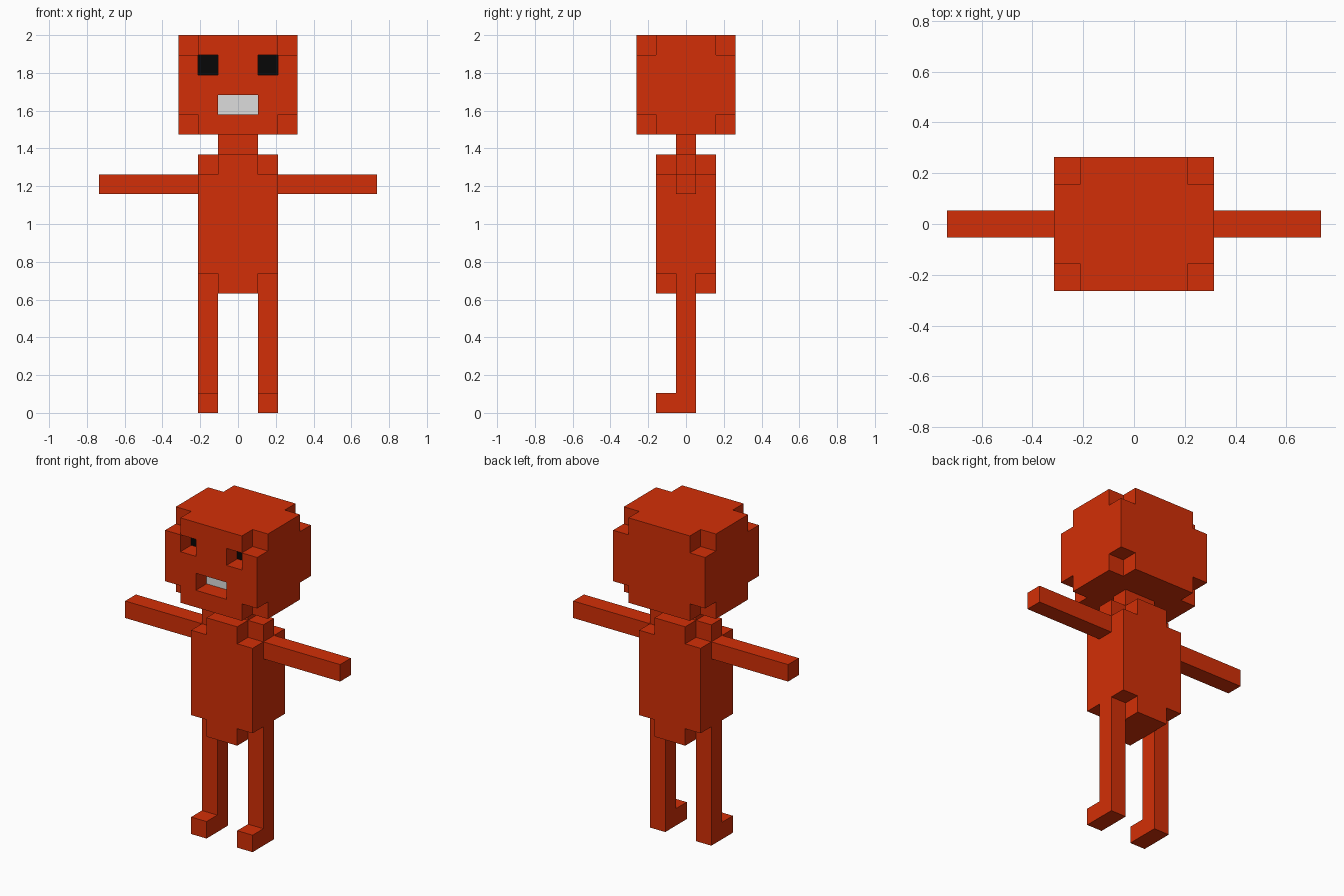
import bpy, bmesh, math
from itertools import product

if "Cube" in bpy.data.objects:
    bpy.data.objects.remove(bpy.data.objects["Cube"])

V = 2 / 19  # block size: the figure is 19 blocks tall


def material(name, rgb):
    m = bpy.data.materials.new(name)
    m.diffuse_color = (*rgb, 1)
    m.use_nodes = True
    m.node_tree.nodes["Principled BSDF"].inputs["Base Color"].default_value = m.diffuse_color
    return m


MATS = [material("red", (0.65, 0.028, 0.002)),
        material("black", (0.002, 0.002, 0.002)),
        material("white", (0.72, 0.72, 0.72))]


def block(x, y, z):
    """Set of cells in half-open index ranges."""
    return set(product(range(*x), range(*y), range(*z)))


def rounded(x, y, z):
    """Block with its eight corner cells removed."""
    ends = [(r[0], r[1] - 1) for r in (x, y, z)]
    return block(x, y, z) - set(product(*ends))


def mirrored(cells):
    return {(-1 - x, y, z) for x, y, z in cells}


# Cell sets for each part
eye_holes = {(-2, -2, 17), (1, -2, 17)}
mouth_hole = {(-1, -2, 15), (0, -2, 15)}
arm = block((2, 7), (0, 1), (11, 12))
leg = block((1, 2), (0, 1), (0, 6)) | {(1, -1, 0)}
parts = {
    "head": rounded((-3, 3), (-2, 3), (14, 19)) - eye_holes - mouth_hole,
    "neck": block((-1, 1), (0, 1), (13, 14)),
    "torso": rounded((-2, 2), (-1, 2), (6, 13)),
    "right_arm": arm, "left_arm": mirrored(arm),
    "right_leg": leg, "left_leg": mirrored(leg),
}
filled = set().union(*parts.values())

# Colours of the cells at the back of the face holes
paint = {(x, y + 1, z): 1 for x, y, z in eye_holes}
paint.update({(x, y + 1, z): 2 for x, y, z in mouth_hole})


def build(name, cells):
    """Skin the outer faces of the cells, then merge flat areas."""
    bm = bmesh.new()
    verts = {}

    def vert(p):
        if p not in verts:
            verts[p] = bm.verts.new((p[0] * V, (p[1] - 0.5) * V, p[2] * V))
        return verts[p]

    for cell in sorted(cells):
        for axis, side in product(range(3), (0, 1)):
            near = list(cell)
            near[axis] += 1 if side else -1
            if tuple(near) in filled:
                continue
            loop = []
            for u, w in ((0, 0), (1, 0), (1, 1), (0, 1)):
                p = list(cell)
                p[axis] += side
                p[(axis + 1) % 3] += u
                p[(axis + 2) % 3] += w
                loop.append(vert(tuple(p)))
            face = bm.faces.new(loop if side else loop[::-1])
            face.material_index = paint.get(cell, 0)
    bm.normal_update()
    bmesh.ops.dissolve_limit(bm, angle_limit=math.radians(1), verts=bm.verts[:],
                             edges=bm.edges[:], delimit={'MATERIAL'})
    mesh = bpy.data.meshes.new(name)
    bm.to_mesh(mesh)
    bm.free()
    for m in MATS if name == "head" else MATS[:1]:
        mesh.materials.append(m)
    bpy.context.collection.objects.link(bpy.data.objects.new(name, mesh))


for part_name, part_cells in parts.items():
    build(part_name, part_cells)
